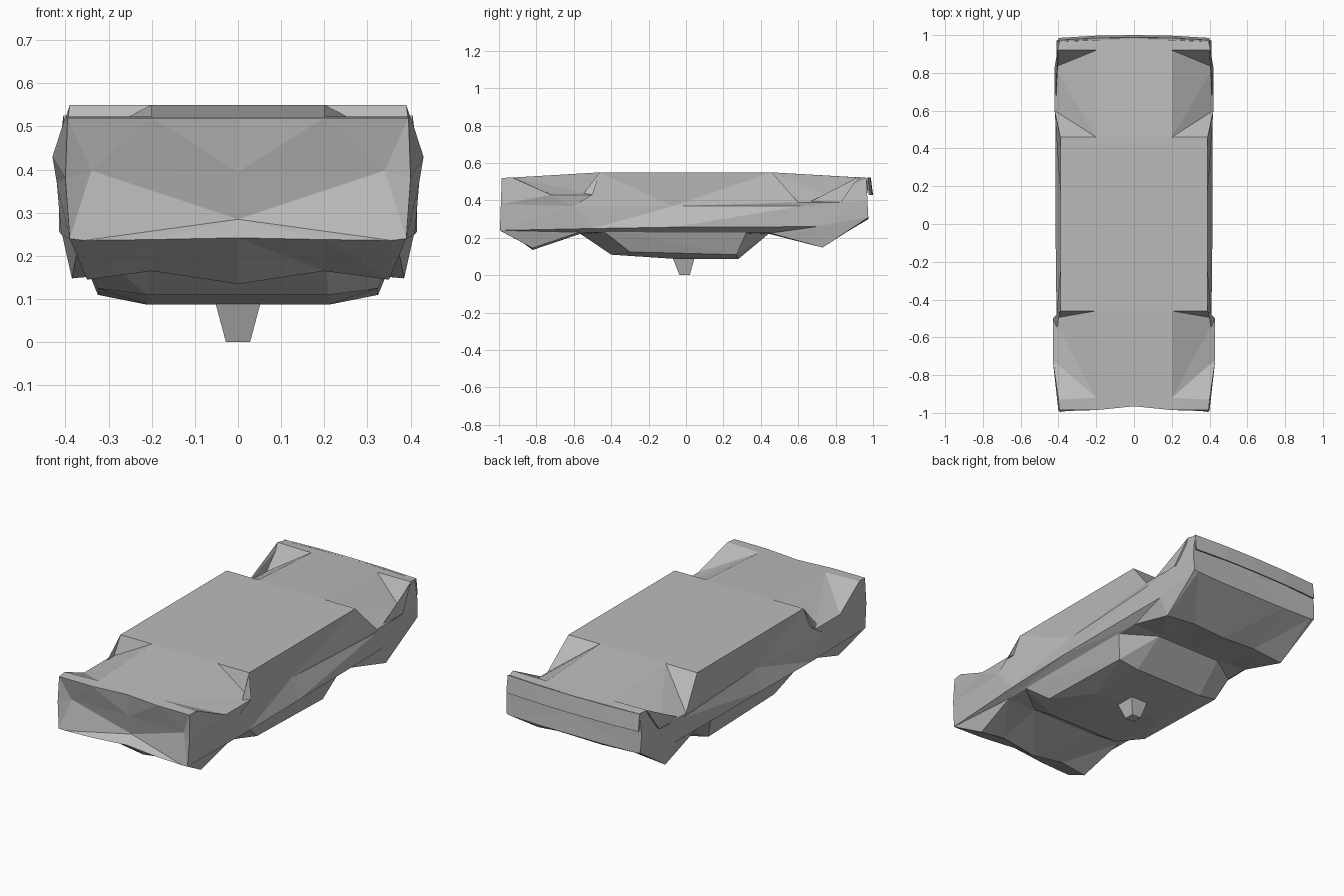
import bpy, bmesh

if "Cube" in bpy.data.objects:
    bpy.data.objects.remove(bpy.data.objects["Cube"])

grey = bpy.data.materials.new("wreck_grey")
grey.diffuse_color = (0.5, 0.5, 0.5, 1)
grey.use_nodes = True
grey.node_tree.nodes["Principled BSDF"].inputs["Base Color"].default_value = grey.diffuse_color


def finish(name, bm):
    bmesh.ops.remove_doubles(bm, verts=bm.verts, dist=0.0005)
    bmesh.ops.recalc_face_normals(bm, faces=bm.faces)
    mesh = bpy.data.meshes.new(name)
    bm.to_mesh(mesh)
    bm.free()
    mesh.materials.append(grey)
    ob = bpy.data.objects.new(name, mesh)
    bpy.context.collection.objects.link(ob)
    return ob


def mirror_half(bm):
    # copy the +x half to -x
    geom = bm.verts[:] + bm.edges[:] + bm.faces[:]
    new = bmesh.ops.duplicate(bm, geom=geom)["geom"]
    for v in new:
        if isinstance(v, bmesh.types.BMVert):
            v.co.x = -v.co.x


def strip(bm, a, b):
    # triangles between two rails running front to back
    i = j = 0
    while i < len(a) - 1 or j < len(b) - 1:
        if j == len(b) - 1 or (i < len(a) - 1 and a[i + 1].co.y <= b[j + 1].co.y + 0.011):
            bm.faces.new((a[i], a[i + 1], b[j]))
            i += 1
        else:
            bm.faces.new((a[i], b[j + 1], b[j]))
            j += 1


def hull(name, pts):
    bm = bmesh.new()
    for x, y, z in pts:
        bm.verts.new((x, y, z))
        bm.verts.new((-x, y, z))
    bmesh.ops.remove_doubles(bm, verts=bm.verts, dist=0.0005)
    out = bmesh.ops.convex_hull(bm, input=bm.verts)
    loose = [v for v in bm.verts if not v.link_faces]
    bmesh.ops.delete(bm, geom=loose, context='VERTS')
    return finish(name, bm)


# Overturned body: rails along the right half, from underbody centre round to bonnet centre
underbody_mid = [(0, -.965, .52), (0, -.46, .55), (0, .46, .55), (0, .98, .52)]
underbody_in = [(.2, -.985, .52), (.2, -.92, .523), (.2, -.46, .55),
                (.2, .46, .55), (.2, .92, .523), (.2, .975, .52)]
arch_edge = [(.395, -.985, .52), (.40, -.93, .523), (.43, -.72, .43), (.43, -.5, .43),
             (.39, -.46, .55), (.39, .46, .55), (.42, .6, .39), (.42, .83, .39),
             (.405, .92, .525), (.395, .965, .52)]
side = [(.40, -.99, .38), (.42, -.6, .37), (.375, -.07, .37), (.415, .62, .37), (.41, .97, .40)]
sill = [(.39, -.995, .24), (.41, -.5, .25), (.415, -.07, .257), (.41, .7, .26), (.405, .975, .31)]
fold = [(.355, -.99, .236), (.35, -.82, .145), (.37, -.57, .23), (.37, .45, .225),
        (.385, .73, .148), (.38, .975, .305)]
bonnet_in = [(.2, -.985, .238), (.2, -.82, .165), (.2, -.57, .22), (.2, .45, .22),
             (.2, .73, .165), (.2, .975, .30)]
bonnet_mid = [(0, -.965, .242), (0, -.82, .135), (0, -.57, .22), (0, .45, .22),
              (0, .73, .155), (0, .975, .30)]

bm = bmesh.new()
rails = [[bm.verts.new(p) for p in r] for r in
         (underbody_mid, underbody_in, arch_edge, side, sill, fold, bonnet_in, bonnet_mid)]
for a, b in zip(rails, rails[1:]):
    strip(bm, a, b)

# Front end with sunken grille
um, ui, ae, sd, sl, fo, bi, bo = [r[0] for r in rails]
g_mid, g_out, g_low = [bm.verts.new(p) for p in ((0, -.945, .395), (.34, -.955, .398), (0, -.92, .285))]
for f in ((um, ui, g_mid), (ui, g_out, g_mid), (ui, ae, g_out), (ae, sd, g_out), (sd, sl, g_out),
          (sl, fo, g_out), (g_mid, g_out, g_low), (g_out, fo, g_low), (g_low, fo, bi), (g_low, bi, bo)):
    bm.faces.new(f)

# Rear end, slightly sunken in the middle
ends = [r[-1] for r in rails]
b_mid = bm.verts.new((0, .965, .41))
for a, b in zip(ends, ends[1:]):
    bm.faces.new((a, b, b_mid))
mirror_half(bm)
finish("car_body", bm)

# Crushed cabin hanging below
hull("cabin", [(.2, -.57, .225), (.38, -.46, .25), (.325, -.3, .125), (.21, -.4, .11),
               (.21, -.05, .087), (.21, .28, .087), (.325, .27, .11), (.38, .33, .245),
               (.2, .44, .22)])

# Small stub under the roof
hull("roof_stub", [(.052, -.07, .09), (.052, .045, .09), (.028, -.035, 0), (.028, .02, 0)])

# Bent rear bumper plate
bm = bmesh.new()
arc = ((0, 1.0), (.2, .997), (.4, .985))
rows = [[bm.verts.new((x, y + dy, z)) for x, y in arc]
        for dy, z in ((-.012, .522), (0, .43), (-.008, .43), (-.02, .52))]
for k in range(4):
    r, s = rows[k], rows[(k + 1) % 4]
    for i in range(2):
        bm.faces.new((r[i], r[i + 1], s[i + 1], s[i]))
bm.faces.new([r[-1] for r in rows])
mirror_half(bm)
finish("rear_bumper", bm)
